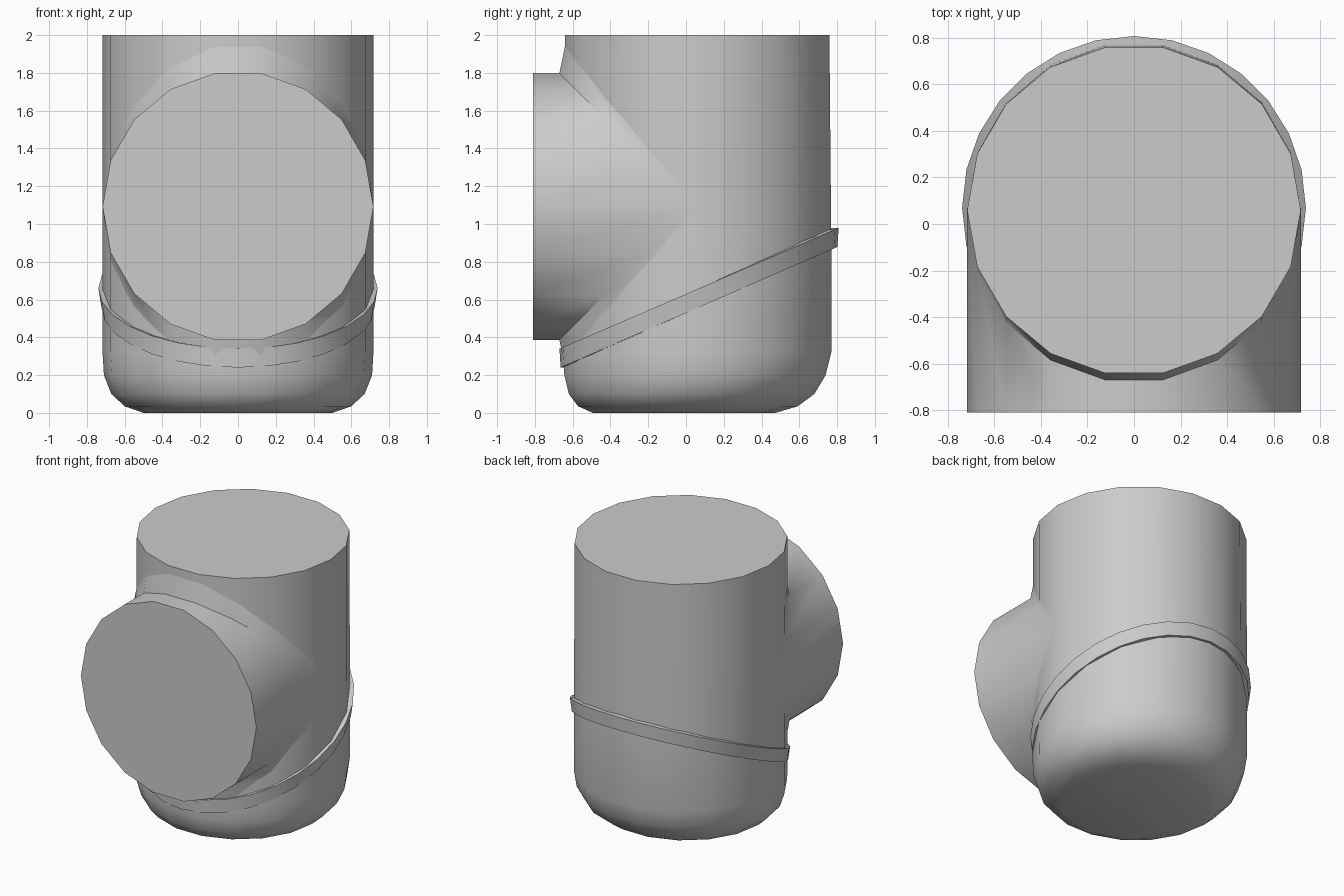
import bpy
import bmesh
from math import cos, sin, pi, radians, sqrt

cube = bpy.data.objects.get("Cube")
if cube:
    bpy.data.objects.remove(cube, do_unlink=True)

grey = bpy.data.materials.new("plain grey")
grey.use_nodes = True
colour = (0.6, 0.6, 0.6, 1)
grey.diffuse_color = colour
grey.node_tree.nodes["Principled BSDF"].inputs["Base Color"].default_value = colour

SIDES = 18
RADIUS = 0.717
CENTRE_Y = 0.058


def loft(name, loops, cap_start=False, cap_end=False, closed=False, angle=35):
    """Skin a list of point loops into one smooth-shaded part."""
    bm = bmesh.new()
    rows = [[bm.verts.new(p) for p in loop] for loop in loops]
    n = len(rows[0])
    pairs = list(zip(rows, rows[1:]))
    if closed:
        pairs.append((rows[-1], rows[0]))
    for a, b in pairs:
        for i in range(n):
            j = (i + 1) % n
            bm.faces.new((a[i], a[j], b[j], b[i]))
    if cap_start:
        bm.faces.new(rows[0][::-1])
    if cap_end:
        bm.faces.new(rows[-1])
    bmesh.ops.recalc_face_normals(bm, faces=bm.faces)
    mesh = bpy.data.meshes.new(name)
    bm.to_mesh(mesh)
    bm.free()
    mesh.materials.append(grey)
    obj = bpy.data.objects.new(name, mesh)
    bpy.context.collection.objects.link(obj)
    bpy.ops.object.select_all(action='DESELECT')
    obj.select_set(True)
    bpy.context.view_layer.objects.active = obj
    bpy.ops.object.shade_smooth_by_angle(angle=radians(angle))
    return obj


def angles(n):
    return [2 * pi * i / n for i in range(n)]


# Upright pipe with a rounded closed bottom: height, half width, front y, back y
profile = [(0, 0.50, -0.50, 0.48), (0.035, 0.60, -0.58, 0.60),
           (0.10, 0.67, -0.63, 0.69), (0.20, 0.71, -0.655, 0.75),
           (0.32, RADIUS, -0.66, 0.78), (0.90, RADIUS, -0.66, 0.78),
           (2.0, RADIUS, -0.652, 0.77)]
loft("upright_pipe",
     [[(w * cos(a), (f + b) / 2 + (b - f) / 2 * sin(a), z) for a in angles(SIDES)]
      for z, w, f, b in profile], cap_start=True, cap_end=True)

# Front branch, blended into the upright pipe by a flared root
AXIS_Z = 1.092


def branch_loop(y_at, flare=0.0):
    return [(RADIUS * cos(a), y_at(RADIUS * cos(a)),
             AXIS_Z + (RADIUS + flare) * sin(a)) for a in angles(SIDES)]


def wall(x):
    return CENTRE_Y - sqrt(max(RADIUS ** 2 - x * x, 0))


branch = [branch_loop(lambda x: -0.81),
          branch_loop(lambda x: wall(x) - 0.022),
          branch_loop(lambda x: wall(x) + 0.012, 0.17)]
loft("front_branch", branch, cap_start=True, angle=50)


# Slanted band around the lower body
def band_loop(inset, drop):
    r = 0.739
    loop = []
    for a in angles(28):
        y = 0.069 + r * sin(a)
        z = 0.34 + (y + 0.67) * 0.432 - drop
        loop.append(((r - inset) * cos(a), 0.069 + (r - inset * 0.4) * sin(a)
                     if drop else 0.069 + (r - inset) * sin(a), z))
    return loop


loft("slanted_band", [band_loop(0.06, 0), band_loop(0, 0),
                      band_loop(0.016, 0.1), band_loop(0.06, 0.1)], closed=True)
